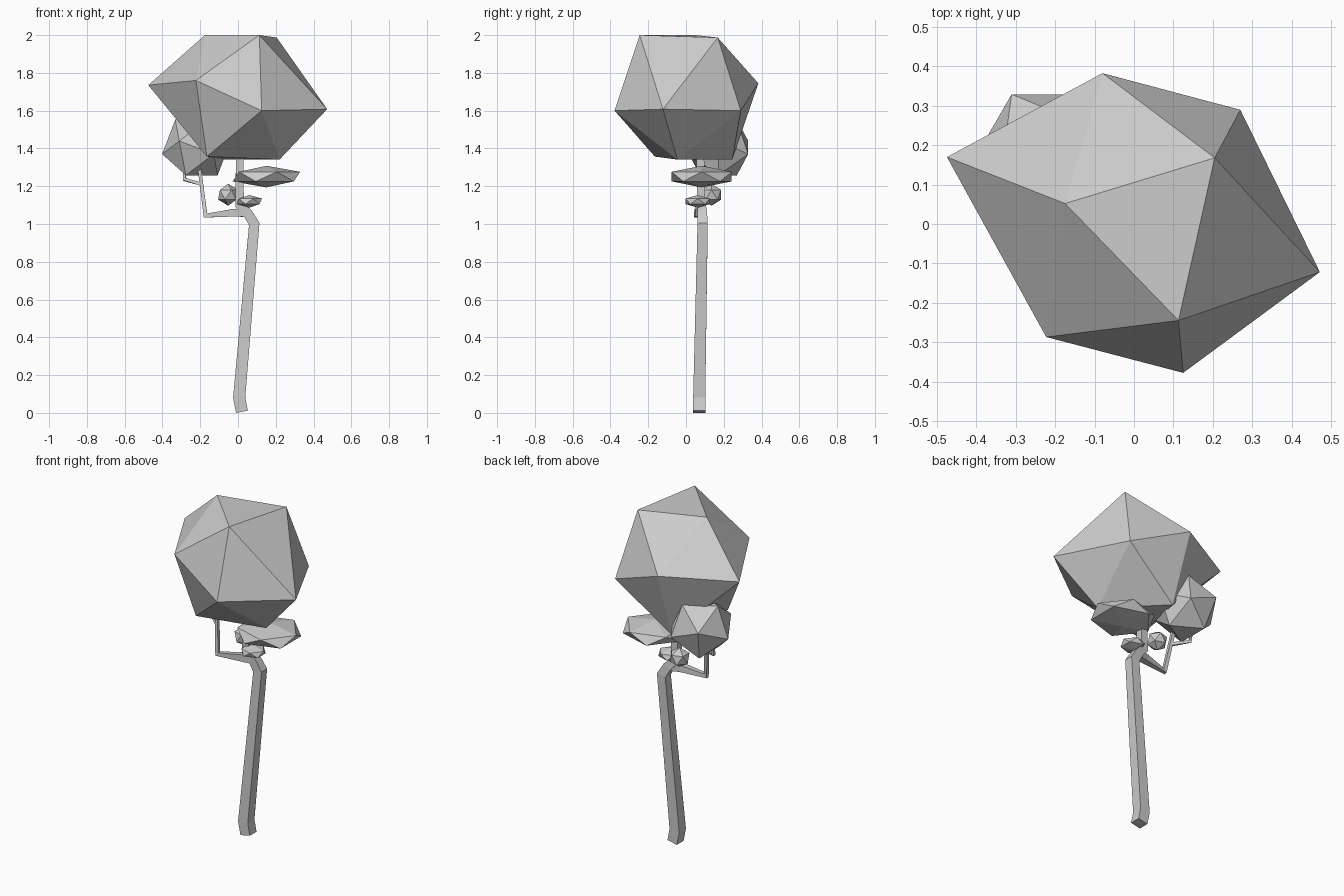
import bpy, bmesh
from math import sin, cos, radians
from mathutils import Vector

if "Cube" in bpy.data.objects:
    bpy.data.objects.remove(bpy.data.objects["Cube"])


def finish(name, bm):
    bmesh.ops.recalc_face_normals(bm, faces=bm.faces)
    me = bpy.data.meshes.new(name)
    bm.to_mesh(me)
    bm.free()
    ob = bpy.data.objects.new(name, me)
    bpy.context.collection.objects.link(ob)
    return ob


def hull(name, points):
    bm = bmesh.new()
    for p in points:
        bm.verts.new(p)
    bmesh.ops.convex_hull(bm, input=bm.verts)
    return finish(name, bm)


def tuft(name, centre, scale):
    """Flattened icosahedron standing on a vertex."""
    bm = bmesh.new()
    bmesh.ops.create_icosphere(bm, subdivisions=1, radius=1)
    bmesh.ops.scale(bm, vec=scale, verts=bm.verts)
    bmesh.ops.translate(bm, vec=centre, verts=bm.verts)
    return finish(name, bm)


def limb(name, path):
    """Square tube along (x, y, z, width) points with mitred bends."""
    pts = [Vector(p[:3]) for p in path]
    bm = bmesh.new()
    rings = []
    for i, p in enumerate(pts):
        before = (p - pts[i - 1]).normalized() if i else None
        after = (pts[i + 1] - p).normalized() if i < len(pts) - 1 else None
        t = ((before or after) + (after or before)).normalized()
        mitre = 1 / max(t.dot(after or before), 0.6)
        u = Vector((0, 1, 0))
        u = (u - t * u.dot(t)).normalized()
        v = t.cross(u) * mitre
        h = path[i][3] / 2
        rings.append([bm.verts.new(p + (u * a + v * b) * h)
                      for a, b in ((1, 1), (-1, 1), (-1, -1), (1, -1))])
    for r, s in zip(rings, rings[1:]):
        for k in range(4):
            n = (k + 1) % 4
            bm.faces.new((r[k], r[n], s[n], s[k]))
    bm.faces.new(rings[0])
    bm.faces.new(rings[-1])
    return finish(name, bm)


# Main crown: irregular icosahedron
hull("crown", [
    (-0.175, 0.052, 2.0), (0.113, -0.245, 2.0), (0.205, 0.168, 1.987),
    (-0.475, 0.17, 1.735), (-0.08, 0.383, 1.745), (-0.223, -0.287, 1.76),
    (0.472, -0.122, 1.608), (0.125, -0.378, 1.6), (0.27, 0.29, 1.6),
    (0.22, -0.045, 1.341), (-0.07, 0.245, 1.342), (-0.165, -0.165, 1.357)])

# Side crown: regular icosahedron resting on a face
c, r = Vector((-0.22, 0.172, 1.405)), 0.185
hull("side_crown", [
    c + r * Vector((rad * cos(radians(a + k * 120)), rad * sin(radians(a + k * 120)), z))
    for rad, z, a in ((0.607, 0.795, 60), (0.982, 0.188, 0),
                      (0.982, -0.188, 60), (0.607, -0.795, 0))
    for k in range(3)])

# Low flat tufts
tuft("flat_tuft", (0.15, 0.083, 1.251), (0.2, 0.187, 0.057))
tuft("small_tuft_front", (0.06, 0.062, 1.12), (0.075, 0.075, 0.033))
tuft("small_tuft_back", (-0.052, 0.135, 1.155), (0.06, 0.06, 0.058))

# Trunk and branches
limb("trunk", [(0.021, 0.07, 0.006, 0.064), (0.006, 0.07, 0.08, 0.064),
               (0.086, 0.088, 1.0, 0.054), (0.05, 0.085, 1.06, 0.05),
               (0.008, 0.08, 1.1, 0.044), (0.01, 0.075, 1.4, 0.04)])
limb("left_branch", [(0.04, 0.083, 1.06, 0.045), (-0.02, 0.07, 1.06, 0.04),
                     (-0.172, 0.052, 1.045, 0.02), (-0.21, 0.1, 1.34, 0.018)])
limb("twig", [(-0.197, 0.08, 1.212, 0.018), (-0.282, 0.14, 1.235, 0.014),
              (-0.285, 0.15, 1.3, 0.012)])
